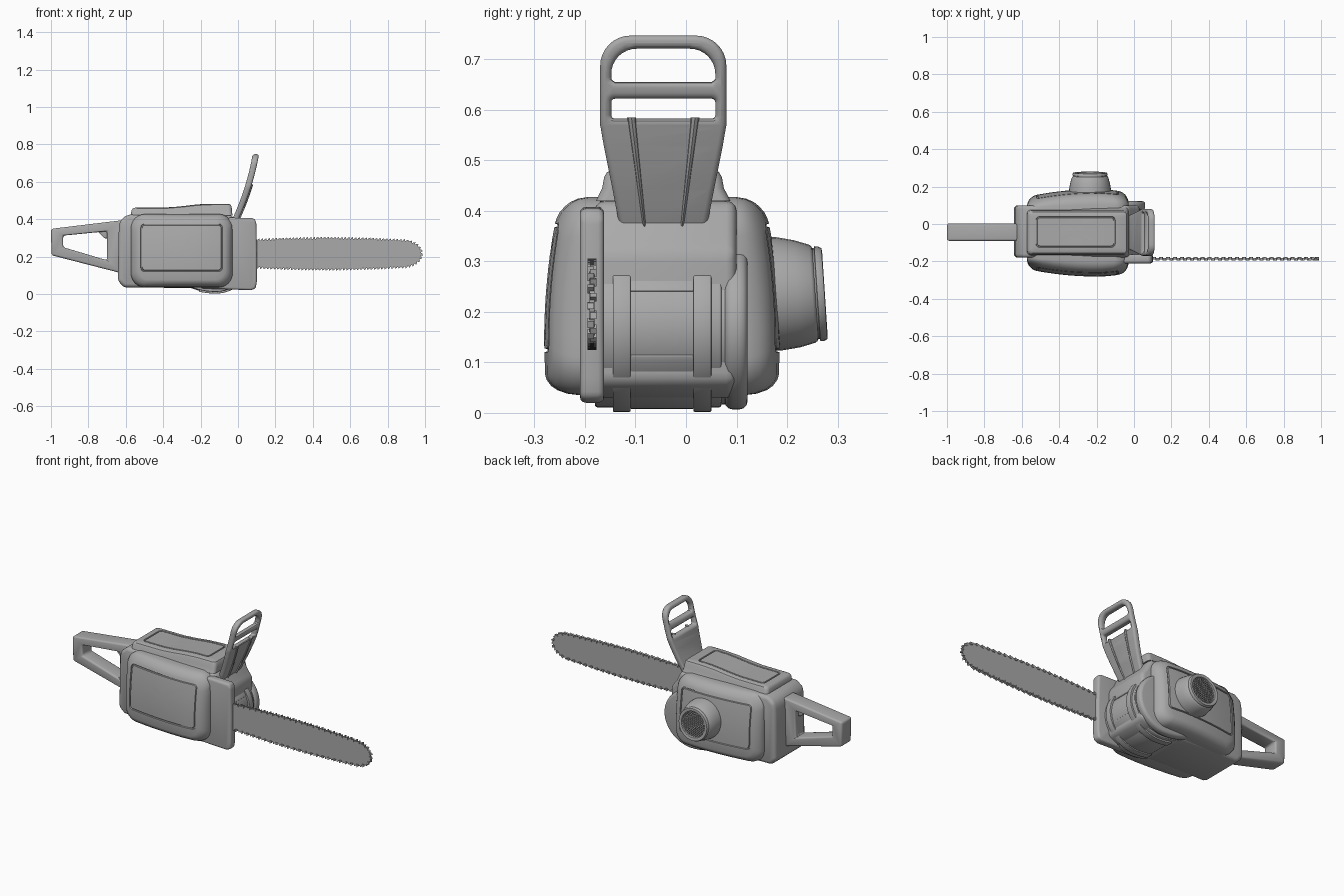
import bpy, bmesh, math
from mathutils import Vector

if "Cube" in bpy.data.objects:
    bpy.data.objects.remove(bpy.data.objects["Cube"])

grey = bpy.data.materials.new("plain grey")
grey.diffuse_color = (0.4, 0.4, 0.4, 1)
grey.use_nodes = True
grey.node_tree.nodes["Principled BSDF"].inputs["Base Color"].default_value = grey.diffuse_color


def finish(name, bm, bevel=0, angle=35):
    bmesh.ops.remove_doubles(bm, verts=bm.verts, dist=1e-5)
    bmesh.ops.recalc_face_normals(bm, faces=bm.faces)
    me = bpy.data.meshes.new(name)
    bm.to_mesh(me)
    bm.free()
    me.materials.append(grey)
    ob = bpy.data.objects.new(name, me)
    bpy.context.collection.objects.link(ob)
    bpy.ops.object.select_all(action='DESELECT')
    ob.select_set(True)
    bpy.context.view_layer.objects.active = ob
    if bevel:
        mod = ob.modifiers.new("bevel", 'BEVEL')
        mod.width, mod.segments, mod.limit_method = bevel, 3, 'ANGLE'
        bpy.ops.object.modifier_apply(modifier="bevel")
    bpy.ops.object.shade_smooth_by_angle(angle=math.radians(angle))
    return ob


def rr(u0, u1, v0, v1, r, n=8, m=6):
    """Rounded rectangle loop, also used for circles."""
    cs = [(u1 - r, v1 - r), (u0 + r, v1 - r), (u0 + r, v0 + r), (u1 - r, v0 + r)]
    arcs = [[Vector((c[0] + r * math.cos((i + k / n) * math.pi / 2),
                     c[1] + r * math.sin((i + k / n) * math.pi / 2))) for k in range(n + 1)]
            for i, c in enumerate(cs)]
    pts = []
    for i in range(4):
        a, b = arcs[i][-1], arcs[(i + 1) % 4][0]
        pts += arcs[i] + [a.lerp(b, k / m) for k in range(1, m)]
    return pts


def loft(name, layers, f):
    """Skin a stack of rounded rectangles (u0, u1, v0, v1, r, depth)."""
    bm = bmesh.new()
    rings = [[bm.verts.new(f(p.x, p.y, l[5])) for p in rr(*l[:5])] for l in layers]
    n = len(rings[0])
    bm.faces.new(rings[0])
    for a, b in zip(rings, rings[1:]):
        for i in range(n):
            j = (i + 1) % n
            bm.faces.new((a[i], a[j], b[j], b[i]))
    return finish(name, bm)


def inset(l, t, d):
    return (l[0] + t, l[1] - t, l[2] + t, l[3] - t, max(l[4] - t * .5, .004), d)


def panel(u0, u1, v0, v1, r, d):
    """Panel outlined by a groove and closed at its middle."""
    p = (u0, u1, v0, v1, r, d)
    out = [p, inset(p, .002, d - .006), inset(p, .006, d - .006), inset(p, .008, d)]
    cu, cv = (u0 + u1) / 2, (v0 + v1) / 2
    for s in (.75, .5, .25, 0):
        out.append((cu + (u0 - cu) * s, cu + (u1 - cu) * s,
                    cv + (v0 - cv) * s, cv + (v1 - cv) * s, r * s * .7, d))
    return out


def prism(name, loop, y0, y1, bevel=0, inner=None):
    """Extrude an x-z outline along y, with an optional matching hole."""
    bm = bmesh.new()
    n = len(loop)
    mk = lambda pts, y: [bm.verts.new((p[0], y, p[1])) for p in pts]
    def ring(a, b):
        for i in range(n):
            j = (i + 1) % n
            bm.faces.new((a[i], a[j], b[j], b[i]))
    a, b = mk(loop, y0), mk(loop, y1)
    ring(a, b)
    if inner:
        c, d = mk(inner, y0), mk(inner, y1)
        ring(c, d), ring(a, c), ring(b, d)
    else:
        bm.faces.new(a), bm.faces.new(b)
    return finish(name, bm, bevel)


# main body
prism("main_body", [(-.643, .07), (-.61, .035), (-.03, .03), (.03, .06), (.03, .32), (0, .36),
                    (-.03, .42), (-.59, .425), (-.63, .395), (-.637, .36)], -.18, .10, .02)

# top deck with outlined panel
def deck_map(x, y, d):
    t = min(max((x + .4) / .25, 0), 1)
    return x, y, d + .02 * t * t * (3 - 2 * t)
deck = (-.575, -.03, -.178, .088, .02, .40)
loft("top_deck", [deck, (-.572, -.032, -.166, .075, .02, .425), (-.57, -.034, -.162, .071, .02, .447),
                  (-.562, -.04, -.156, .065, .018, .457), (-.55, -.05, -.146, .055, .015, .461)]
     + panel(-.525, -.10, -.125, .04, .02, .462), deck_map)

# bulging side covers
def bulge(x, z, d):
    b = .03 * (max(z - .14, 0) / .28) ** 2
    b += .04 * (max(-.2 - x, 0) / .37) ** 2 + .02 * (max(x + .2, 0) / .17) ** 2
    return d - b * min(max((d - .17) / .1, 0), 1)
c = (-.572, -.028, .035, .427, .075, .15)
cover = [c, inset(c, 0, .21), inset(c, .003, .235), inset(c, .01, .255), inset(c, .018, .267),
         inset(c, .03, .276), inset(c, .04, .279)] + panel(-.52, -.083, .12, .375, .02, .281)
loft("left_cover", cover, lambda x, z, d: (x, -bulge(x, z, d), z))
loft("right_cover", cover, lambda x, z, d: (x, bulge(x, z, d) - .095, z))

# round air intake on the right cover
IX, IZ = -.235, .236
def intake_map(x, z, d):
    return x, d - .066 * (z - IZ), z
def circ(r, d):
    return IX - r, IX + r, IZ - r, IZ + r, r, d
loft("air_intake", [circ(*p) for p in ((.114, .13), (.112, .185), (.106, .22), (.097, .25), (.094, .254),
     (.090, .256), (.090, .259), (.094, .260), (.0935, .268), (.090, .274), (.082, .275),
     (.074, .272), (.070, .255), (.0001, .255))], intake_map)
bm = bmesh.new()
for k in range(-5, 6):
    o, h = k * .0125, math.sqrt(.071 ** 2 - (k * .0125) ** 2)
    for hu, hv, cu, cv in ((h, .002, 0, o), (.002, h, o, 0)):
        vs = bmesh.ops.create_cube(bm, size=1)["verts"]
        for v in vs:
            x, z = IX + cu + v.co.x * 2 * hu, IZ + cv + v.co.z * 2 * hv
            v.co = intake_map(x, z, .264 + v.co.y * .004)
finish("intake_grille", bm)

# front drum, straps, pads and end ring
def oval(s, a0=0, a1=360, n=64):
    pts = []
    for k in range(n + (a1 - a0 < 360)):
        t = math.radians(a0 + (a1 - a0) * k / n)
        rx = .18 if math.cos(t) > 0 else .25
        pts.append((-.12 + s * rx * math.cos(t), .172 + s * .165 * math.sin(t)))
    return pts
prism("drum", oval(.975), -.18, .07, .004)
prism("drum_core", oval(.94), .06, .09)
prism("drum_end", oval(1), .076, .122, .016)
for i, y in enumerate((-.145, .015)):
    prism(f"strap_{i}", oval(1.03, -110, 90) + [(-.2, .17)], y, y + .035, .002)
prism("upper_pad", oval(.995, 25, 90, 20) + [(-.12, .17)], -.11, .015, .002)
prism("lower_pad", oval(.995, -110, -21, 24) + [(-.12, .17)], -.11, .015, .002)

# chain side plate
prism("chain_plate", [(-.2, .03), (.07, .02), (.095, .03), (.101, .07), (.102, .22), (.098, .385),
                      (.085, .405), (-.04, .408), (-.2, .39)], -.21, -.162, .012)

# guide bar
BY, BZ = -.186, .215
def half(x):
    return .071 + .011 * math.sin(math.pi * min(max((x - .1) / .8, 0), 1)) - .004 * max(x - .1, 0)
xs = [.0 + .88 * k / 20 for k in range(21)]
tip = [(.88 + .1 * math.sin(t), BZ + half(.88) * math.cos(t))
       for t in [math.pi * k / 18 for k in range(1, 18)]]
bar = [(x, BZ + half(x)) for x in xs] + tip + [(x, BZ - half(x)) for x in reversed(xs)]
prism("guide_bar", bar, BY - .005, BY + .005)

# chain teeth, alternating left and right along the bar edge
bm = bmesh.new()
step, run, count = .0185, 0, 0
for p, q in zip(bar, bar[1:]):
    p, q = Vector(p), Vector(q)
    d = (q - p).normalized()
    nrm, length = Vector((-d.y, d.x)), (q - p).length
    while run < length:
        b = p + d * run
        prof = [b - d * .007 - nrm * .006, b - d * .007 + nrm * .004,
                b + d * .004 + nrm * .010, b + d * .007 - nrm * .006]
        y0 = BY - (.009 if count % 2 else .004)
        a, e = [[bm.verts.new((v.x, y, v.y)) for v in prof] for y in (y0, y0 + .013)]
        bm.faces.new(a), bm.faces.new(e)
        for i in range(4):
            bm.faces.new((a[i], a[i - 1], e[i - 1], e[i]))
        run += step
        count += 1
    run -= length
finish("chain_teeth", bm)

# rear handle
prism("rear_handle", [(-1, .348), (-.62, .394), (-.62, .11), (-.997, .207)], -.09, .003, .012,
      [(-.935, .312), (-.70, .335), (-.70, .18), (-.935, .25)])
prism("trigger", [(-.76, .345), (-.69, .345), (-.69, .295), (-.715, .298)], -.06, -.027, .005)

# hand guard: flat outline with two slots, bent along its height
gy = -.045
outer = [p for p in rr(gy - .125, gy + .125, .45, .747, .06) if p.y > .56]
right = [p for p in outer if p.x > gy]
left = [p for p in outer if p.x <= gy]
mids = [(.124, .565), (.118, .53), (.1, .44), (.08, .335)]
top = sorted(outer, key=lambda p: math.atan2(p.y - .56, p.x - gy))
loops = [[(p.x, p.y) for p in top] + [(gy - h, z) for h, z in mids] + [(gy + h, z) for h, z in reversed(mids)]]
slot = rr(gy - .103, gy + .103, .60, .721, .05)
loops.append([(p.x, p.y) for p in slot if p.y > .67] + [(gy - .103, .661), (gy - .096, .655),
             (gy + .096, .655), (gy + .103, .661)])
loops.append([(p.x, p.y) for p in rr(gy - .103, gy + .103, .583, .622, .007)])
cu = bpy.data.curves.new("guard_outline", 'CURVE')
cu.dimensions, cu.fill_mode = '2D', 'BOTH'
cu.extrude, cu.bevel_depth, cu.bevel_resolution, cu.offset = .006, .011, 2, -.011
for lp in loops:
    sp = cu.splines.new('POLY')
    sp.points.add(len(lp) - 1)
    for pt, (u, v) in zip(sp.points, lp):
        pt.co = (u, v, 0, 1)
    sp.use_cyclic_u = True
tmp = bpy.data.objects.new("guard_outline", cu)
bpy.context.collection.objects.link(tmp)
me = tmp.evaluated_get(bpy.context.evaluated_depsgraph_get()).to_mesh()
bm = bmesh.new()
bm.from_mesh(me)
bpy.data.objects.remove(tmp)
bmesh.ops.remove_doubles(bm, verts=bm.verts, dist=1e-5)
for k in range(1, 20):
    bmesh.ops.bisect_plane(bm, geom=bm.verts[:] + bm.edges[:] + bm.faces[:],
                           plane_co=(0, .335 + .0206 * k, 0), plane_no=(0, 1, 0))
def bend(z):
    t = (z - .335) / .41
    return -.045 + .21 * t - .07 * t * t
for v in bm.verts:
    v.co = (bend(v.co.y) + v.co.z, v.co.x, v.co.y)
finish("hand_guard", bm)

# ridges on the guard
for i, s in enumerate((-1, 1)):
    bm = bmesh.new()
    rings = []
    for k in range(9):
        z = .35 + .235 * k / 8
        y, w = gy + s * (.035 + .028 * k / 8), .003 + .006 * k / 8
        rings.append([bm.verts.new((bend(z) + .012 + .012 * math.sin(t), y + w * math.cos(t), z))
                      for t in [math.pi * j / 4 for j in range(8)]])
    for a, b in zip(rings, rings[1:]):
        for j in range(8):
            bm.faces.new((a[j], a[j - 1], b[j - 1], b[j]))
    bm.faces.new(rings[0]), bm.faces.new(rings[-1])
    finish(f"guard_ridge_{i}", bm)
